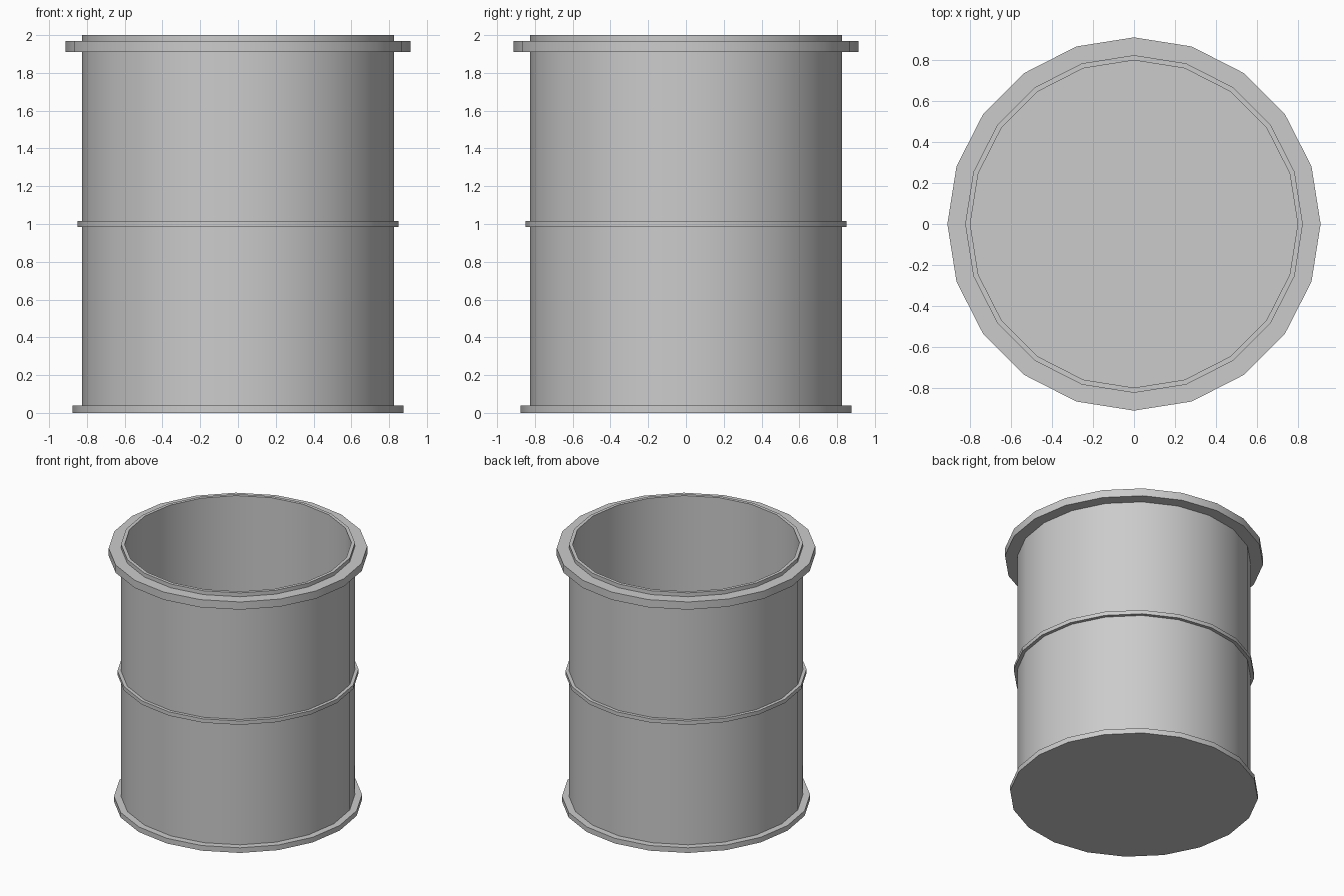
import bpy, bmesh
from math import cos, sin, tau, radians

if "Cube" in bpy.data.objects:
    bpy.data.objects.remove(bpy.data.objects["Cube"])

SIDES = 20
R_OUT, R_IN = 0.825, 0.80


def lathe(name, profile):
    """Revolve an (r, z) profile around z; radius 0 becomes a capped end."""
    bm = bmesh.new()
    rings = []
    for r, z in profile:
        rings.append([bm.verts.new((r * cos(tau * i / SIDES), r * sin(tau * i / SIDES), z))
                      for i in range(SIDES)])
    for a, b in zip(rings, rings[1:]):
        for i in range(SIDES):
            j = (i + 1) % SIDES
            bm.faces.new((a[i], a[j], b[j], b[i]))
    # cap where the profile is flagged as a closed shell
    if name == "drum_body":
        bm.faces.new(rings[0])
        bm.faces.new(rings[-1][::-1])
    bmesh.ops.recalc_face_normals(bm, faces=bm.faces)
    mesh = bpy.data.meshes.new(name)
    bm.to_mesh(mesh)
    bm.free()
    obj = bpy.data.objects.new(name, mesh)
    bpy.context.collection.objects.link(obj)
    bpy.ops.object.select_all(action='DESELECT')
    obj.select_set(True)
    bpy.context.view_layer.objects.active = obj
    bpy.ops.object.shade_smooth_by_angle(angle=radians(30))
    return obj


def hoop(name, radius, z0, z1):
    """Flat band wrapped around the drum wall."""
    lathe(name, [(R_OUT, z0), (radius, z0), (radius, z1), (R_OUT, z1)])


# Open-topped drum: inner floor, inner wall, lip, outer wall, underside
lathe("drum_body", [(R_IN, 0.03), (R_IN, 2.0), (R_OUT, 2.0), (R_OUT, 0.0)])

# Bands around the wall
hoop("base_hoop", 0.875, 0.0, 0.04)
hoop("middle_hoop", 0.85, 0.985, 1.015)
hoop("top_flange", 0.912, 1.91, 1.97)
